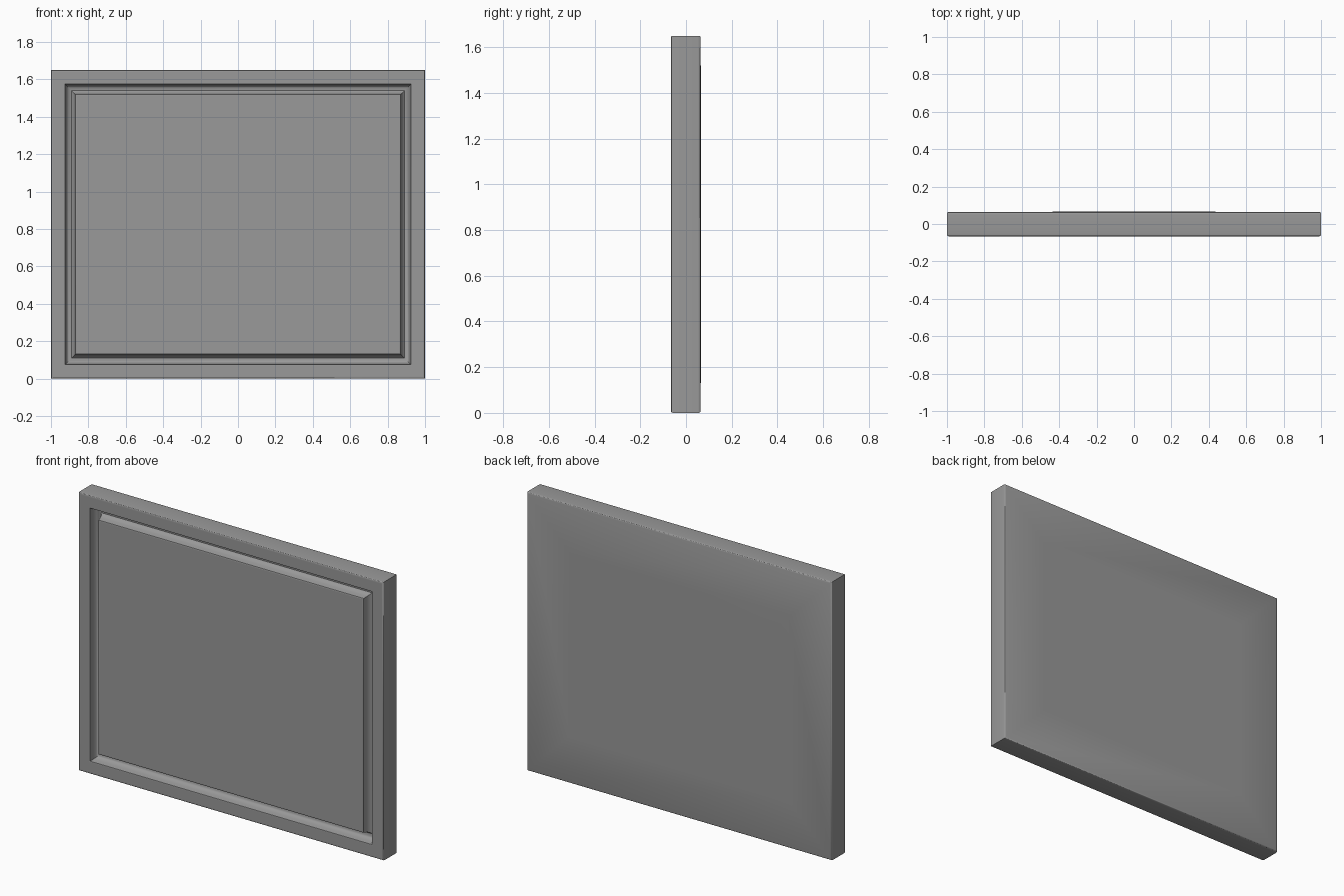
import bpy, bmesh, math

if "Cube" in bpy.data.objects:
    bpy.data.objects.remove(bpy.data.objects["Cube"])

W, H = 2.0, 1.65

# Cross-section from back centre, round the edge, to front centre: (inset from outer edge, y)
profile = [
    (0.57, 0.0655), (0.28, 0.0652), (0.008, 0.0640), (0.003, 0.0622),    # softly domed back
    (0.0007, 0.0590), (0.0, 0.050), (0.0, -0.056),                       # outer edge
    (0.001, -0.0615), (0.003, -0.0642), (0.007, -0.0655), (0.012, -0.0655),
    (0.068, -0.0655), (0.073, -0.0655), (0.075, -0.064),                 # frame face
    (0.079, -0.040), (0.085, -0.022), (0.095, -0.014),                   # rounded groove
    (0.111, -0.014), (0.120, -0.022), (0.126, -0.040),
    (0.131, -0.064), (0.133, -0.0655), (0.138, -0.0655),                 # raised panel lip
]


def ring(bm, inset, y):
    x, lo, hi = W / 2 - inset, inset, H - inset
    return [bm.verts.new(c) for c in ((-x, y, lo), (x, y, lo), (x, y, hi), (-x, y, hi))]


# Framed panel: concentric rectangles bridged along the profile
bm = bmesh.new()
rings = [ring(bm, i, y) for i, y in profile]
for a, b in zip(rings, rings[1:]):
    for k in range(4):
        n = (k + 1) % 4
        bm.faces.new((a[k], a[n], b[n], b[k]))
bm.faces.new(rings[0])
bm.faces.new(rings[-1])
bmesh.ops.recalc_face_normals(bm, faces=bm.faces)

mesh = bpy.data.meshes.new("framed_panel")
bm.to_mesh(mesh)
bm.free()
panel = bpy.data.objects.new("framed_panel", mesh)
bpy.context.collection.objects.link(panel)

# Dark grey finish
grey = bpy.data.materials.new("dark_grey")
grey.diffuse_color = (0.32, 0.32, 0.32, 1)
grey.use_nodes = True
grey.node_tree.nodes["Principled BSDF"].inputs["Base Color"].default_value = grey.diffuse_color
mesh.materials.append(grey)

# Smooth shading with crisp corners
bpy.context.view_layer.objects.active = panel
panel.select_set(True)
bpy.ops.object.shade_smooth_by_angle(angle=math.radians(40))
